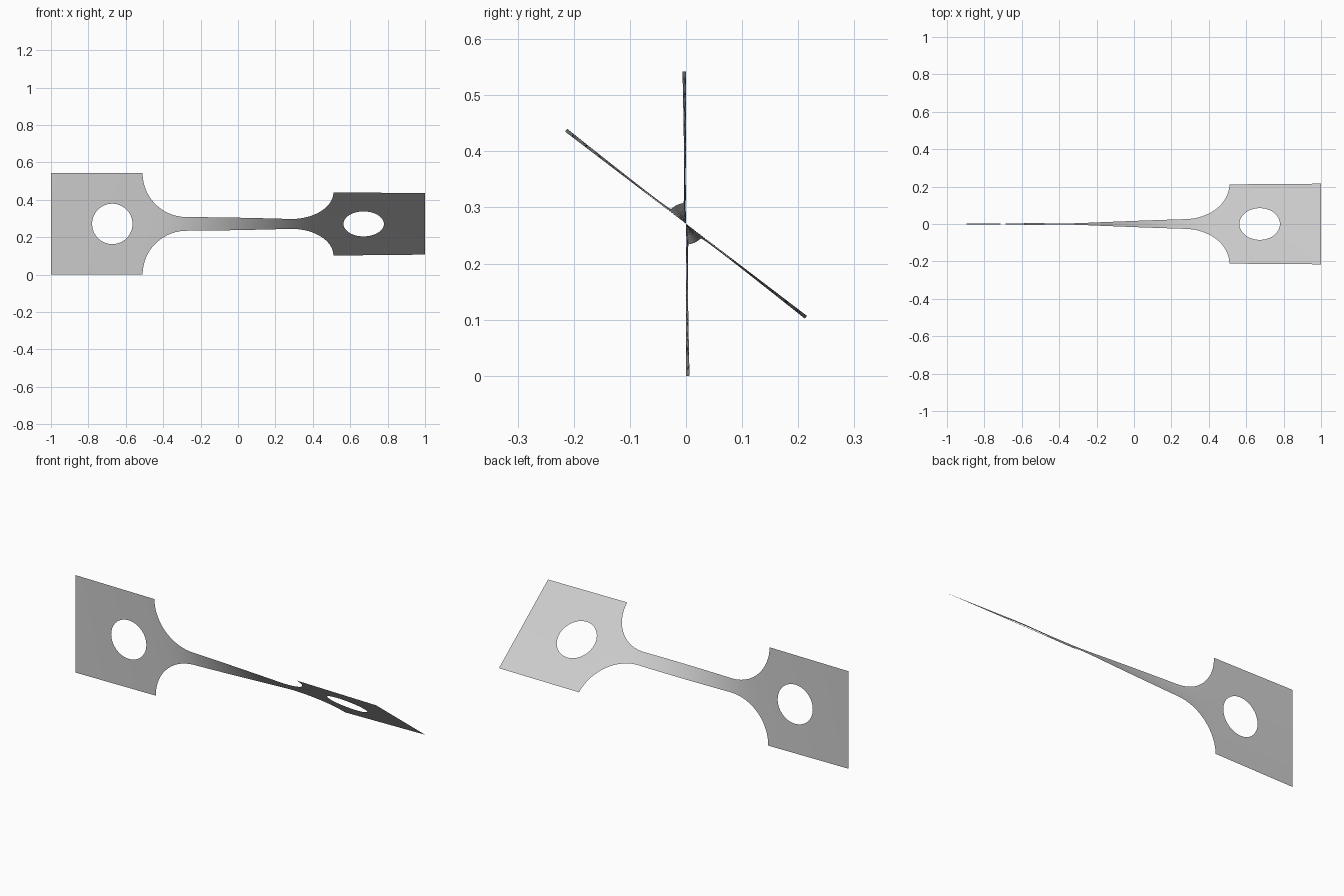
import bpy
import bmesh
import math
from mathutils import Vector

if "Cube" in bpy.data.objects:
    bpy.data.objects.remove(bpy.data.objects["Cube"], do_unlink=True)

HALF_END = 0.271                  # half width of the square grips
HALF_BAR = 0.037                  # half width of the narrow bar
RADIUS = HALF_END - HALF_BAR      # shoulder fillet radius
END_X, SHOULDER_X = 1.0, 0.51
BAR_X = SHOULDER_X - RADIUS
HOLE_X, HOLE_R = 0.672, 0.108
TWIST = math.radians(52.7)
SIDE = 24                         # segments along each grip edge


def half_width(x):
    x = abs(x)
    if x <= BAR_X:
        return HALF_BAR
    if x >= SHOULDER_X:
        return HALF_END
    return HALF_END - math.sqrt(max(RADIUS ** 2 - (x - BAR_X) ** 2, 0))


# Twist angle builds up mostly where the strip is narrow
STEPS = 800
total = [0.0]
for i in range(STEPS):
    mid = -END_X + (i + 0.5) * 2 * END_X / STEPS
    total.append(total[-1] + half_width(mid) ** -1.6)


def twist_at(x):
    t = min(max((x + END_X) / (2 * END_X), 0), 1) * STEPS
    i = min(int(t), STEPS - 1)
    return TWIST * (total[i] + (total[i + 1] - total[i]) * (t - i)) / total[-1]


bm = bmesh.new()


def add_grid(rows):
    """Join rows of flat points with quads."""
    verts = [[bm.verts.new((p[0], 0, p[1])) for p in row] for row in rows]
    for a, b in zip(verts, verts[1:]):
        for j in range(len(a) - 1):
            bm.faces.new((a[j], b[j], b[j + 1], a[j + 1]))


# Square grips, each a set of rings from the round hole to the outline
corners = [Vector(c) for c in ((-SHOULDER_X, -HALF_END), (-SHOULDER_X, HALF_END),
                               (-END_X, HALF_END), (-END_X, -HALF_END))]
outline = [corners[k].lerp(corners[(k + 1) % 4], j / SIDE)
           for k in range(4) for j in range(SIDE)]
outline.append(corners[0])
centre = Vector((-HOLE_X, 0))
hole = [centre + (p - centre).normalized() * HOLE_R for p in outline]
rings = [[h.lerp(o, k / 6) for h, o in zip(hole, outline)] for k in range(7)]
for sign in (1, -1):
    add_grid([[p * sign for p in ring] for ring in rings])

# Shoulders and narrow bar
arc = [-BAR_X - RADIUS * math.cos(math.pi / 2 * i / 24) for i in range(25)]
bar = [-BAR_X + 2 * BAR_X * i / 40 for i in range(1, 40)]
stations = arc + bar + [-x for x in reversed(arc)]
add_grid([[(x, half_width(x) * (2 * j / SIDE - 1)) for j in range(SIDE + 1)]
          for x in stations])
bmesh.ops.remove_doubles(bm, verts=bm.verts, dist=0.0001)

# Twist the flat strip about its long axis
for v in bm.verts:
    angle, w = twist_at(v.co.x), v.co.z
    v.co.y = -w * math.sin(angle)
    v.co.z = HALF_END + w * math.cos(angle)

mesh = bpy.data.meshes.new("twisted_strip")
bm.to_mesh(mesh)
bm.free()
mesh.shade_smooth()
strip = bpy.data.objects.new("twisted_strip", mesh)
bpy.context.collection.objects.link(strip)

grey = bpy.data.materials.new("light_grey")
grey.use_nodes = True
colour = (0.6, 0.6, 0.6, 1)
grey.diffuse_color = colour
grey.node_tree.nodes["Principled BSDF"].inputs["Base Color"].default_value = colour
mesh.materials.append(grey)
